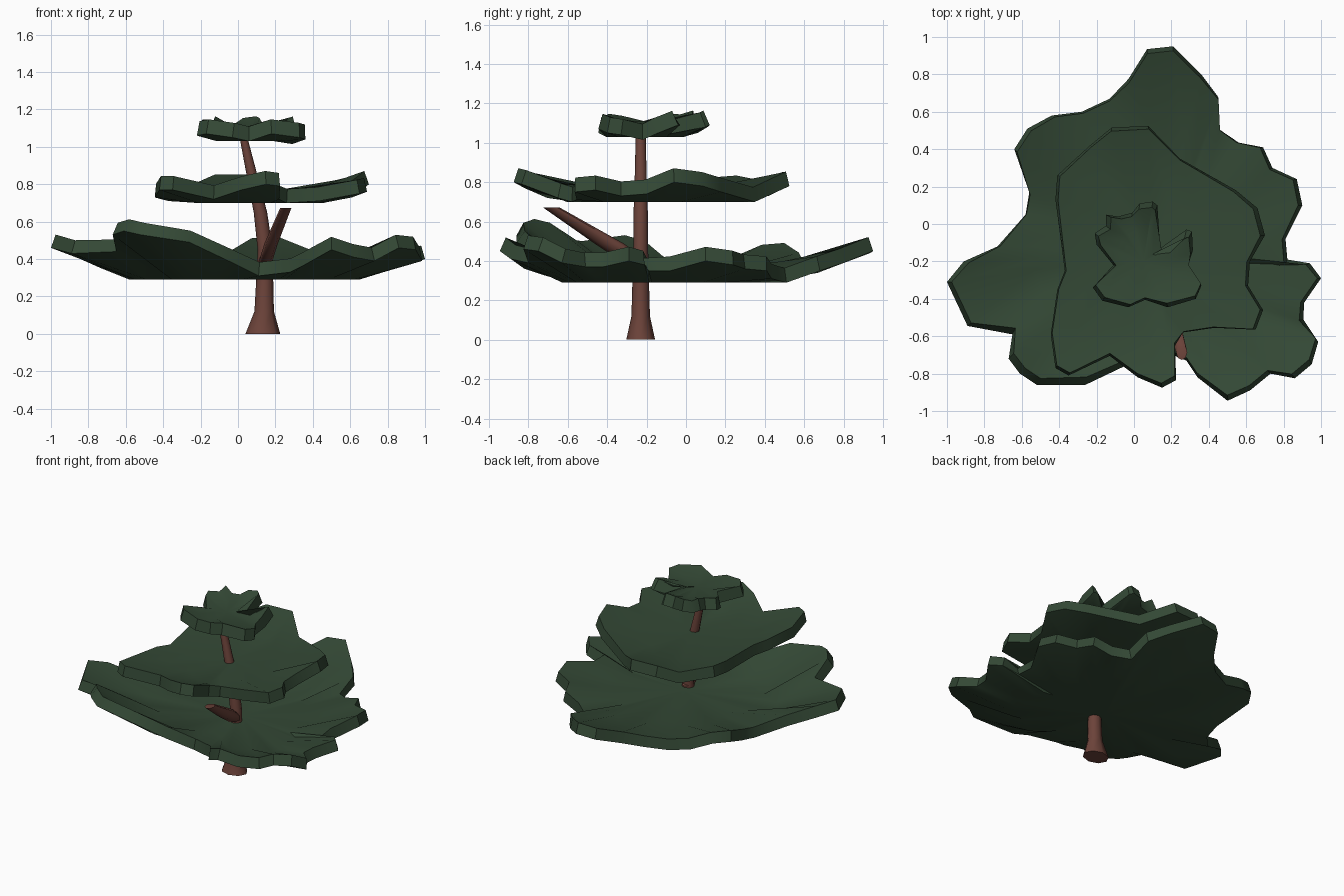
import bpy, bmesh, math
from mathutils import Vector


def material(name, rgb):
    m = bpy.data.materials.new(name)
    m.diffuse_color = (*rgb, 1)
    return m


LEAF = material("dark_green", (0.034, 0.066, 0.036))
BARK = material("brown", (0.15, 0.056, 0.042))


def make_object(name, bm, mat):
    me = bpy.data.meshes.new(name)
    bm.to_mesh(me)
    bm.free()
    me.materials.append(mat)
    ob = bpy.data.objects.new(name, me)
    bpy.context.collection.objects.link(ob)
    return ob


def shade(ob, degrees):
    bpy.ops.object.select_all(action='DESELECT')
    ob.select_set(True)
    bpy.context.view_layer.objects.active = ob
    bpy.ops.object.convert(target='MESH')
    bpy.ops.object.shade_smooth_by_angle(angle=math.radians(degrees))


def canopy(name, center, outline, thickness, flat=0.6):
    """Ragged sheet: flat middle, rim lifted at the tips, thickened upward."""
    bm = bmesh.new()
    c = Vector(center)
    hub = bm.verts.new(c)
    rim = [bm.verts.new(p) for p in outline]
    ring = [bm.verts.new(c.lerp(Vector((x, y, c.z)), flat)) for x, y, z in outline]
    n = len(rim)
    for i in range(n):
        j = (i + 1) % n
        bm.faces.new((hub, ring[i], ring[j]))
        bm.faces.new((ring[i], rim[i], rim[j], ring[j]))
    bm.normal_update()
    if sum(f.normal.z for f in bm.faces) < 0:
        bmesh.ops.reverse_faces(bm, faces=bm.faces)
    ob = make_object(name, bm, LEAF)
    s = ob.modifiers.new("thickness", 'SOLIDIFY')
    s.thickness = thickness
    s.offset = 1
    shade(ob, 35)


def limb(name, path, sides=8):
    """Tapered limb through horizontal rings: x, y, z, radius x, radius y."""
    bm = bmesh.new()
    rings = []
    for x, y, z, rx, ry in path:
        rings.append([bm.verts.new((x + rx * math.cos(a), y + ry * math.sin(a), z))
                      for a in (math.tau * k / sides for k in range(sides))])
    for a, b in zip(rings, rings[1:]):
        for i in range(sides):
            j = (i + 1) % sides
            bm.faces.new((a[i], a[j], b[j], b[i]))
    bm.faces.new(rings[0])
    bm.faces.new(rings[-1])
    bmesh.ops.recalc_face_normals(bm, faces=bm.faces)
    shade(make_object(name, bm, BARK), 60)


# Trunk and bare side branch
limb("trunk", [(.133, -.23, 0, .093, .073), (.14, -.23, .12, .052, .047),
               (.143, -.23, .3, .045, .042), (.145, -.23, .45, .04, .038),
               (.12, -.23, .65, .036, .036), (.07, -.23, .87, .028, .029),
               (.025, -.23, 1.07, .02, .025)])
limb("side_branch", [(.145, -.24, .38, .036, .06), (.178, -.385, .485, .036, .075),
                     (.255, -.685, .672, .03, .042)])

# Lower canopy
canopy("lower_canopy", (.12, -.15, .29), [
    (.21, .95, .45), (.07, .935, .44), (-.03, .775, .38), (-.13, .67, .34),
    (-.28, .6, .33), (-.44, .58, .37), (-.57, .51, .42), (-.64, .4, .41),
    (-.56, .17, .31), (-.58, .05, .29), (-.73, -.12, .35), (-.91, -.2, .43),
    (-1, -.31, .46), (-.89, -.545, .43), (-.65, -.59, .44), (-.67, -.72, .53),
    (-.61, -.8, .55), (-.52, -.86, .53), (-.26, -.86, .49), (-.05, -.76, .39),
    (.11, -.66, .31), (.28, -.73, .33), (.34, -.82, .36), (.5, -.945, .45),
    (.62, -.89, .41), (.73, -.8, .39), (.86, -.825, .46), (.95, -.75, .45),
    (.985, -.63, .39), (.905, -.51, .37), (.91, -.42, .37), (1, -.29, .4),
    (.94, -.21, .38), (.82, -.19, .35), (.81, -.08, .35), (.9, .1, .4),
    (.87, .24, .38), (.74, .3, .36), (.69, .41, .35), (.56, .435, .31),
    (.45, .51, .29), (.45, .68, .35), (.36, .8, .39)], .075)

# Middle canopy
canopy("middle_canopy", (.1, -.2, .70), [
    (.075, .525, .78), (-.12, .515, .78), (-.235, .42, .73), (-.41, .26, .76),
    (-.42, .13, .75), (-.37, -.25, .71), (-.41, -.35, .72), (-.445, -.59, .73),
    (-.42, -.77, .77), (-.35, -.81, .77), (-.13, -.705, .72), (.02, -.82, .77),
    (.15, -.875, .8), (.225, -.835, .79), (.22, -.65, .72), (.26, -.58, .70),
    (.43, -.555, .71), (.65, -.565, .75), (.69, -.46, .76), (.61, -.33, .73),
    (.62, -.2, .74), (.7, -.06, .8), (.66, .085, .78), (.545, .18, .75),
    (.245, .35, .70)], .075)

# Top canopy
canopy("top_canopy", (.05, -.2, 1.03), [
    (.1, .12, 1.09), (.03, .11, 1.08), (-.01, .06, 1.05), (-.085, .04, 1.05),
    (-.15, .05, 1.09), (-.15, -.01, 1.07), (-.21, -.05, 1.07), (-.2, -.11, 1.06),
    (-.11, -.22, 1.03), (-.22, -.34, 1.06), (-.17, -.41, 1.07),
    (-.03, -.445, 1.05), (.06, -.405, 1.03), (.18, -.445, 1.07), (.33, -.4, 1.05),
    (.36, -.33, 1.04), (.29, -.22, 1.015), (.315, -.14, 1.05),
    (.31, -.04, 1.09), (.28, -.03, 1.09), (.14, -.13, 1.035), (.125, .1, 1.08)],
    .08)
